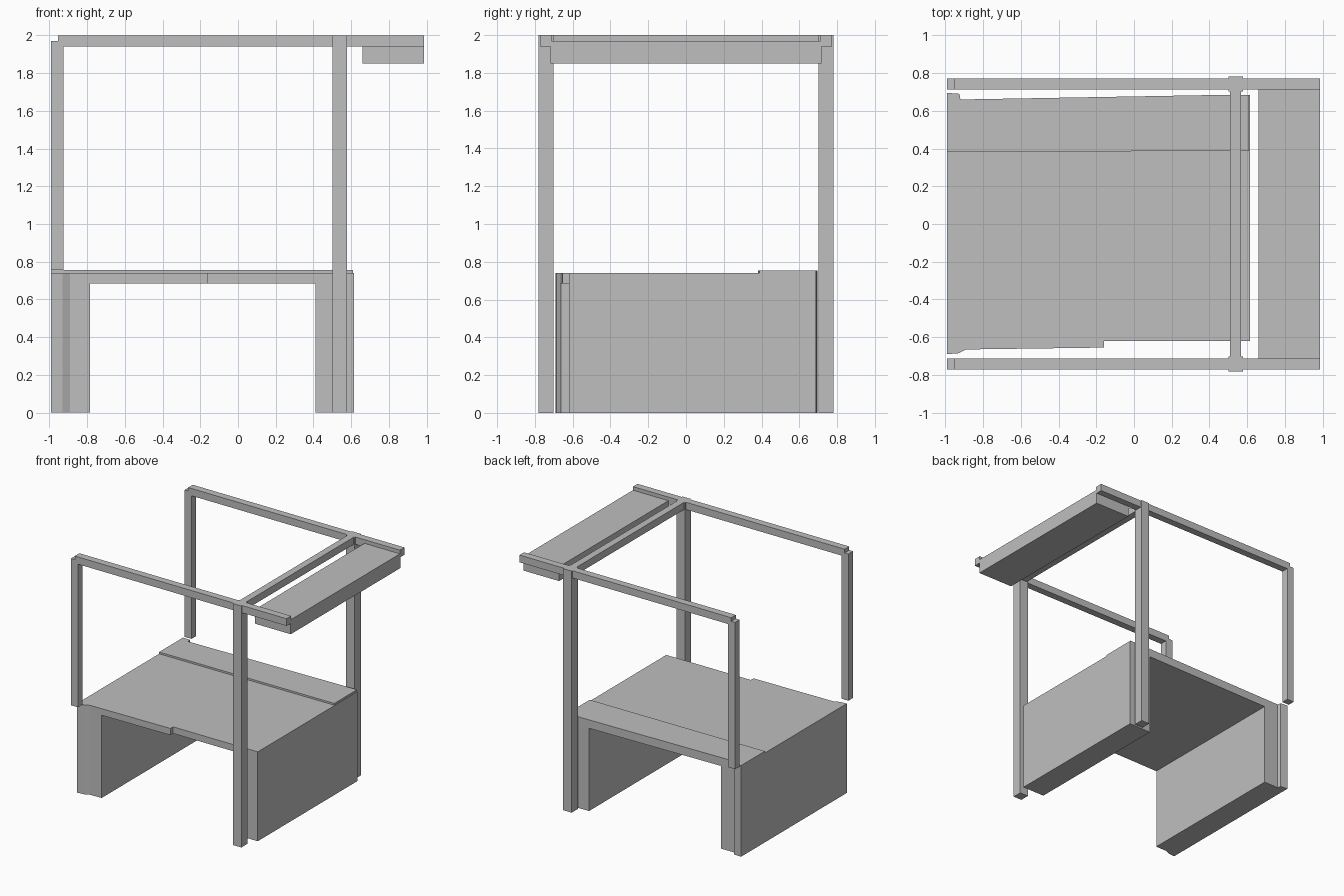
import bpy
import bmesh

cube = bpy.data.objects.get("Cube")
if cube:
    bpy.data.objects.remove(cube, do_unlink=True)

grey = bpy.data.materials.new("light_grey")
grey.use_nodes = True
colour = (0.52, 0.52, 0.52, 1)
grey.diffuse_color = colour
grey.node_tree.nodes["Principled BSDF"].inputs["Base Color"].default_value = colour


def prism(name, outline, z0, z1):
    """Extrude a plan outline from z0 up to z1."""
    bm = bmesh.new()
    face = bm.faces.new([bm.verts.new((x, y, z0)) for x, y in outline])
    top = bmesh.ops.extrude_face_region(bm, geom=[face])["geom"]
    verts = [v for v in top if isinstance(v, bmesh.types.BMVert)]
    bmesh.ops.translate(bm, verts=verts, vec=(0, 0, z1 - z0))
    bmesh.ops.recalc_face_normals(bm, faces=bm.faces[:])
    mesh = bpy.data.meshes.new(name)
    bm.to_mesh(mesh)
    bm.free()
    mesh.materials.append(grey)
    obj = bpy.data.objects.new(name, mesh)
    bpy.context.collection.objects.link(obj)
    return obj


def box(name, x0, x1, y0, y1, z0, z1):
    return prism(name, [(x0, y0), (x1, y0), (x1, y1), (x0, y1)], z0, z1)


# Platform slab with its slightly uneven front and back edges
front_corner = [(-0.99, -0.69), (-0.93, -0.685), (-0.89, -0.665)]
back_corner = [(-0.92, 0.66), (-0.925, 0.69), (-0.99, 0.695)]
prism("platform_slab",
      front_corner + [(-0.16, -0.655), (-0.16, -0.62), (0.615, -0.62),
                      (0.615, 0.685), (0.5, 0.685)] + back_corner, 0.685, 0.74)

# Raised strip along the back of the platform
prism("raised_back_strip",
      [(-0.99, 0.382), (0.61, 0.388), (0.61, 0.685), (0.5, 0.685)] + back_corner,
      0.74, 0.755)

# Supporting walls
prism("left_end_wall", front_corner + [(-0.785, -0.663), (-0.785, 0.662)] + back_corner,
      0, 0.685)
prism("right_end_wall", [(0.41, -0.62), (0.615, -0.62), (0.615, 0.685), (0.41, 0.683)],
      0, 0.685)

# Two matching side frames
for side, s in (("front", -1), ("back", 1)):
    inner, outer = sorted((s * 0.712, s * 0.772))
    box(side + "_tall_post", 0.5, 0.578, *sorted((s * 0.702, s * 0.782)), 0, 2)
    box(side + "_short_post", -0.99, -0.925, inner, outer, 0.755, 1.97)
    box(side + "_top_rail", -0.955, 0.985, inner, outer, 1.94, 2)

# Cross rail and overhanging panel
box("cross_rail", 0.51, 0.568, -0.705, 0.705, 1.94, 2)
box("overhang_panel", 0.66, 0.985, -0.717, 0.717, 1.85, 1.97)
